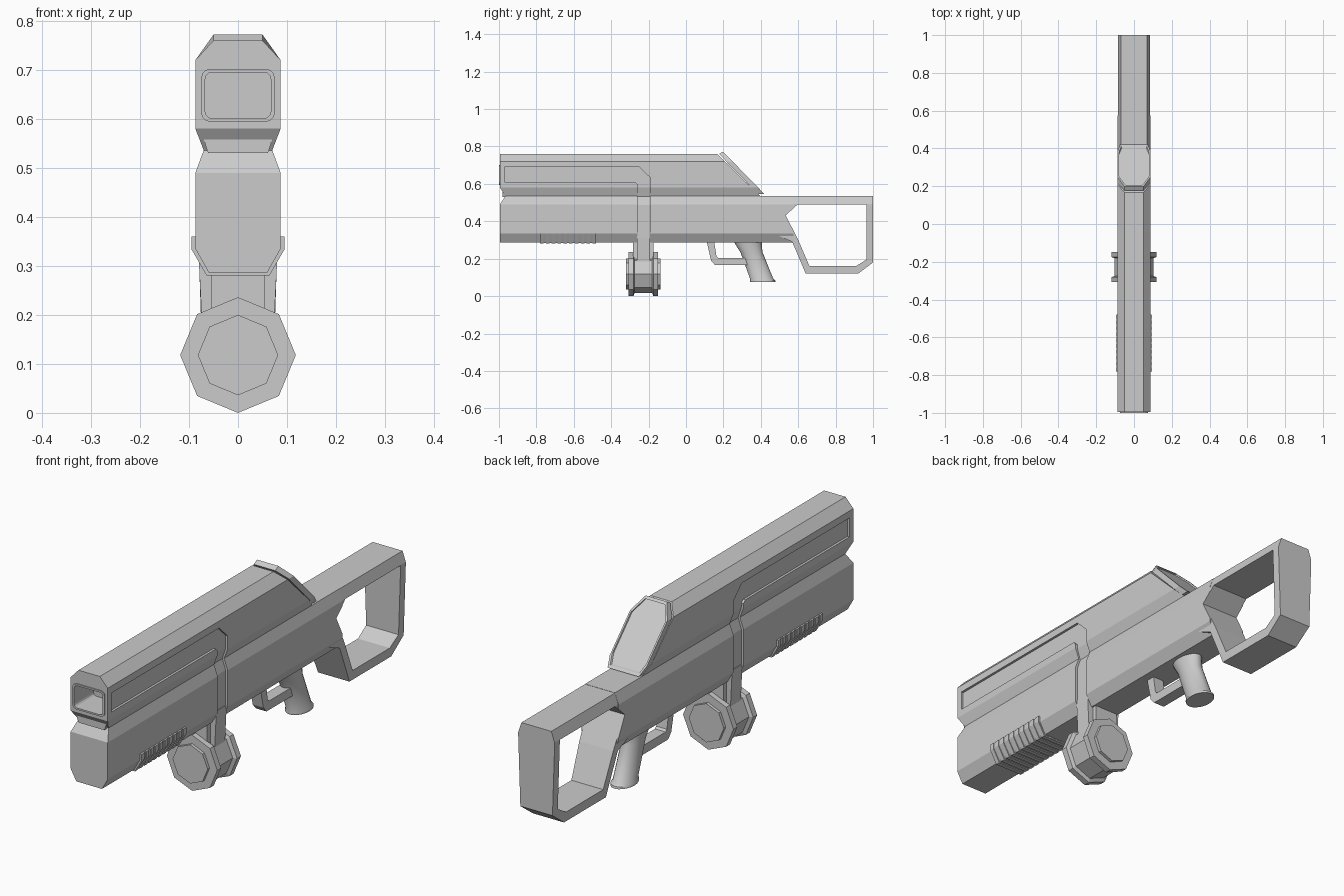
import bpy, bmesh, math
from mathutils import Vector

if "Cube" in bpy.data.objects:
    bpy.data.objects.remove(bpy.data.objects["Cube"])


def loft(name, rings):
    """Skin a closed solid through rings of equal point count."""
    bm = bmesh.new()
    vs = [[bm.verts.new(p) for p in r] for r in rings]
    n = len(rings[0])
    for a, b in zip(vs, vs[1:]):
        for i in range(n):
            j = (i + 1) % n
            bm.faces.new((a[i], a[j], b[j], b[i]))
    bm.faces.new(vs[0][::-1])
    bm.faces.new(vs[-1])
    bmesh.ops.recalc_face_normals(bm, faces=bm.faces)
    me = bpy.data.meshes.new(name)
    bm.to_mesh(me)
    bm.free()
    ob = bpy.data.objects.new(name, me)
    bpy.context.collection.objects.link(ob)
    return ob


def prism(name, pts, axis, a, b):
    """Extrude a profile: axis 'y' takes (x, z), axis 'x' takes (y, z)."""
    if axis == 'y':
        return loft(name, [[(u, t, v) for u, v in pts] for t in (a, b)])
    return loft(name, [[(t, u, v) for u, v in pts] for t in (a, b)])


def sym(pts):
    return pts + [(-x, z) for x, z in reversed(pts)]


def slice_off(ob, co, no):
    """Remove everything on the normal's side of a plane and cap it."""
    bm = bmesh.new()
    bm.from_mesh(ob.data)
    res = bmesh.ops.bisect_plane(bm, geom=bm.verts[:] + bm.edges[:] + bm.faces[:],
                                 plane_co=co, plane_no=no, clear_outer=True)
    edges = [e for e in res['geom_cut'] if isinstance(e, bmesh.types.BMEdge)]
    bmesh.ops.holes_fill(bm, edges=edges, sides=0)
    bmesh.ops.recalc_face_normals(bm, faces=bm.faces)
    bm.to_mesh(ob.data)
    bm.free()


def cut(ob, *cutters):
    for c in cutters:
        m = ob.modifiers.new(c.name, 'BOOLEAN')
        m.operation, m.object, m.solver = 'DIFFERENCE', c, 'EXACT'
        c.hide_render = True
        c.display_type = 'WIRE'


def rounded(hx, hz, r, cz):
    pts = []
    for k, (sx, sz) in enumerate(((1, 1), (-1, 1), (-1, -1), (1, -1))):
        for i in range(4):
            a = math.radians(90 * k + 30 * i)
            pts.append((sx * (hx - r) + r * math.cos(a), cz + sz * (hz - r) + r * math.sin(a)))
    return pts


# Upper housing, sloped at the rear and undercut at the front
upper_sec = sym([(.07, .536), (.087, .58), (.087, .72), (.05, .76)])
upper = prism("upper_housing", upper_sec, 'y', -.995, .6)
slice_off(upper, (0, .387, .545), (0, .215, .22))
slice_off(upper, (0, -.995, .58), (0, -.045, -.03))

# Lower body with a chamfered front lip
lower_sec = sym([(.07, .536), (.087, .49), (.087, .335), (.06, .287)])
lower = prism("lower_body", lower_sec, 'y', -.995, .575)
slice_off(lower, (0, -.995, .49), (0, -.045, .03))

# Rear sloped panel with flared rim and recessed face
panel_sec = sym([(.073, .545), (.087, .58), (.087, .72), (.05, .76)])
def slope_ring(flare, scale, push):
    ring = []
    for x, z in panel_sec:
        z += flare if z > .74 else 0
        z = .655 + (z - .655) * scale
        ring.append((x * scale, .42 - (z - .545) * .977 / 1.0 + push, z))
    return ring
loft("rear_panel", [slope_ring(0, 1, -.033), slope_ring(.012, 1, 0),
                    slope_ring(.012, .92, 0), slope_ring(.012, .9, -.008)])

# Recessed side channel: cut through the shell, with a slimmer core inside
channel = [(-.97, .61), (-.272, .61), (-.26, .598), (-.26, .2), (-.193, .2),
           (-.193, .635), (-.25, .69), (-.97, .69)]
channels = [prism("channel_cutter", channel, 'x', s * .045, s * .2) for s in (1, -1)]
upper_core = prism("upper_core", sym([(.061, .53), (.077, .58), (.077, .72), (.045, .745)]),
                   'y', -.98, -.12)
prism("lower_core", sym([(.061, .535), (.077, .488), (.077, .339), (.053, .297)]),
      'y', -.3, -.12)

# Muzzle opening and rim
bore = prism("bore_cutter", rounded(.067, .047, .014, .648), 'y', -1.1, -.87)
cut(upper, bore, *channels)
cut(upper_core, bore)
cut(lower, *channels)
rim = prism("muzzle_rim", rounded(.075, .054, .018, .648), 'y', -1.0, -.985)
cut(rim, bore)

# Shoulder stock frame, tapered in width
stock = prism("stock", [(.5, .535), (1, .535), (1, .18), (.92, .12), (.64, .12),
                        (.568, .29), (.5, .32)], 'x', -.085, .085)
for s in (1, -1):
    slice_off(stock, (s * .0855, 0, .49), (s * .36, 0, -.012))
    slice_off(stock, (s * .07, 0, .535), (s * .045, 0, .0155))
hole = prism("stock_hole_cutter", [(.597, .49), (.965, .49), (.965, .195), (.908, .16),
                                   (.66, .16), (.6, .3), (.533, .432)], 'x', -.3, .3)
cut(stock, hole)
cut(lower, hole)

# Ribbed hand guard wrapped round the underside
prism("hand_guard", sym([(.092, .36), (.092, .335), (.061, .284), (.03, .284)]), 'y', -.78, -.48)
for i in range(10):
    y = -.78 + i * .0311
    prism("hand_guard_rib", sym([(.095, .36), (.095, .334), (.064, .28), (.03, .28)]),
          'y', y, y + .019)

# Drum with octagonal rims and end caps
def octagon(y, r):
    return [(r * math.cos(i * math.pi / 4), y, .118 + r * math.sin(i * math.pi / 4))
            for i in range(8)]
half = [(.092, .082), (.079, .082), (.079, .118), (.053, .118), (.047, .102)]
loft("drum", [octagon(-.228 - d, r) for d, r in half] +
     [octagon(-.228 + d, r) for d, r in reversed(half)])

# Drum hanger: centre block and side legs running out of the channels
prism("hanger_block", sym([(.054, .17), (.054, .3)]), 'y', -.283, -.173)
for s in (1, -1):
    leg = [(.05, .17), (.073, .17), (.08, .312), (.08, .34), (.05, .34)]
    prism("hanger_leg", [(s * x, z) for x, z in leg], 'y', -.261, -.192)

# Pistol grip
def ellipse(y, z, ry, rx):
    return [(rx * math.cos(2 * math.pi * i / 20), y + ry * math.sin(2 * math.pi * i / 20), z)
            for i in range(20)]
grip = loft("grip", [ellipse(*p) for p in (
    (.33, .3, .078, .045), (.335, .275, .07, .043), (.35, .235, .059, .04),
    (.405, .092, .062, .042), (.409, .084, .068, .047), (.411, .075, .068, .047))])
bpy.context.view_layer.objects.active = grip
grip.select_set(True)
bpy.ops.object.shade_smooth_by_angle(angle=math.radians(35))

# Trigger guard
prism("trigger_guard", [(.11, .295), (.134, .19), (.155, .166), (.34, .166), (.34, .204),
                        (.172, .204), (.163, .212), (.15, .295)], 'x', -.025, .025)
